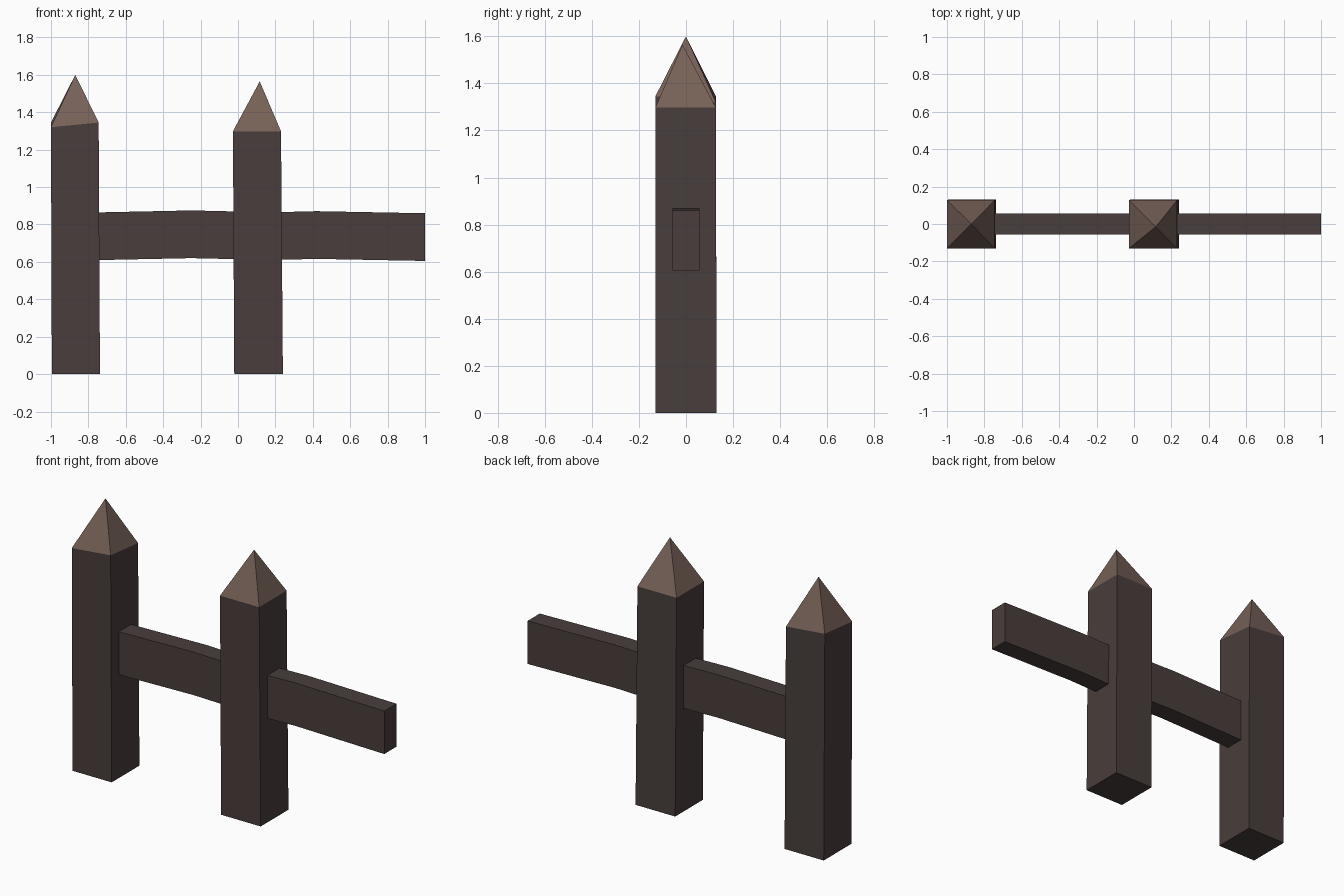
import bpy

cube = bpy.data.objects.get("Cube")
if cube:
    bpy.data.objects.remove(cube)


def make_material(name, color):
    mat = bpy.data.materials.new(name)
    mat.use_nodes = True
    mat.diffuse_color = color
    mat.node_tree.nodes["Principled BSDF"].inputs["Base Color"].default_value = color
    return mat


dark_wood = make_material("dark wood", (0.066, 0.048, 0.045, 1))
cut_wood = make_material("cut wood", (0.18, 0.118, 0.095, 1))


def make_object(name, verts, faces, mats):
    mesh = bpy.data.meshes.new(name)
    mesh.from_pydata(verts, [], faces)
    for mat in mats:
        mesh.materials.append(mat)
    obj = bpy.data.objects.new(name, mesh)
    bpy.context.collection.objects.link(obj)
    return obj


def side_quads(start):
    return [(start + i, start + (i + 1) % 4, start + 4 + (i + 1) % 4, start + 4 + i)
            for i in range(4)]


def make_post(name, bottom_x, top_x, shoulder, tip):
    """Square, slightly tapered post with a sharpened four-sided point.
    Shoulder heights run front left, front right, back right, back left on screen."""
    def ring(xs, ys, heights):
        x0, x1 = xs
        y0, y1 = ys
        corners = [(x0, y0), (x1, y0), (x1, y1), (x0, y1)]
        return [(x, y, z) for (x, y), z in zip(corners, heights)]

    verts = ring(bottom_x, (-0.13, 0.13), [0] * 4)
    verts += ring(top_x, (-0.13, 0.127), shoulder) + [tip]
    faces = [(3, 2, 1, 0)] + side_quads(0)
    faces += [(4 + i, 4 + (i + 1) % 4, 8) for i in range(4)]
    post = make_object(name, verts, faces, [dark_wood, cut_wood])
    for face in post.data.polygons:
        face.material_index = int(len(face.vertices) == 3)


def make_rail(name, path):
    """Plank lofted along (x, bottom height) stations."""
    verts = []
    for x, z in path:
        verts += [(x, -0.057, z), (x, 0.057, z), (x, 0.057, z + 0.255), (x, -0.057, z + 0.255)]
    last = 4 * (len(path) - 1)
    faces = [(3, 2, 1, 0), tuple(range(last, last + 4))]
    for start in range(0, last, 4):
        faces += side_quads(start)
    make_object(name, verts, faces, [dark_wood])


# Posts
make_post("end_post", (-0.995, -0.738), (-1.0, -0.745),
          (1.32, 1.345, 1.32, 1.345), (-0.87, 0.0, 1.6))
make_post("middle_post", (-0.02, 0.24), (-0.027, 0.23),
          (1.298,) * 4, (0.116, -0.015, 1.565))

# Rails
make_rail("inner_rail", [(-0.82, 0.608), (-0.25, 0.62), (0.1, 0.612)])
make_rail("outer_rail", [(0.1, 0.608), (0.42, 0.616), (1.0, 0.605)])
